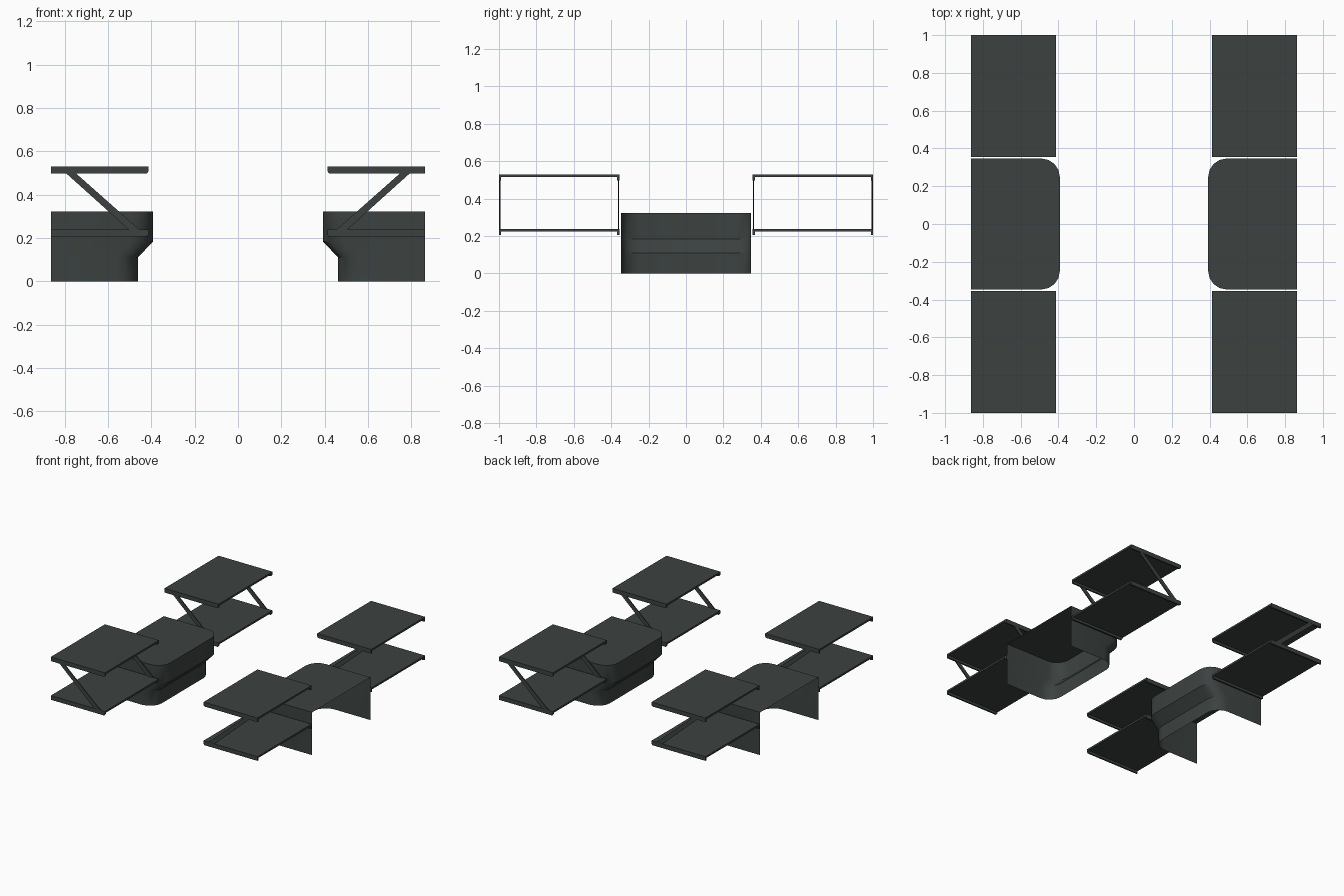
import bpy, bmesh, math

if "Cube" in bpy.data.objects:
    bpy.data.objects.remove(bpy.data.objects["Cube"])

grey = bpy.data.materials.new("dark_grey_green")
grey.diffuse_color = (0.045, 0.055, 0.053, 1)
grey.use_nodes = True
grey.node_tree.nodes["Principled BSDF"].inputs["Base Color"].default_value = grey.diffuse_color


def make(name, verts, faces, smooth=False):
    me = bpy.data.meshes.new(name)
    me.from_pydata(verts, [], faces)
    bm = bmesh.new()
    bm.from_mesh(me)
    bmesh.ops.recalc_face_normals(bm, faces=bm.faces)
    bm.to_mesh(me)
    bm.free()
    me.materials.append(grey)
    ob = bpy.data.objects.new(name, me)
    bpy.context.collection.objects.link(ob)
    if smooth:
        bpy.context.view_layer.objects.active = ob
        ob.select_set(True)
        bpy.ops.object.shade_smooth_by_angle(angle=math.radians(30))
        ob.select_set(False)
    return ob


def extrude_xz(name, prof, y0, y1, s):
    """Prism from an x-z outline, between two y planes, on side s."""
    n = len(prof)
    v = [(s * x, y, z) for y in (y0, y1) for x, z in prof]
    f = [tuple(range(n)), tuple(range(2 * n - 1, n - 1, -1))]
    f += [(i, (i + 1) % n, (i + 1) % n + n, i + n) for i in range(n)]
    return make(name, v, f)


XI, XO = 0.412, 0.863          # inner and outer shelf limits


def wheel_arch(s, label):
    # plan outline, open on the outer side, rounded inner corners
    w, r, xin, seg = 0.347, 0.1, 0.392, 4

    def outline(dx):
        pts = [(XO, -w)]
        for cy, a0 in ((-w + r, 270), (w - r, 180)):
            for i in range(seg + 1):
                a = math.radians(a0 - 90 * i / seg)
                pts.append((xin + dx + r + r * math.cos(a), cy + r * math.sin(a)))
        return pts + [(XO, w)]

    levels = [(0, 0.07), (0.11, 0.07), (0.183, 0), (0.323, 0)]
    v, f = [], []
    for z, dx in levels:
        v += [(s * x, y, z) for x, y in outline(dx)]
    n = len(v) // len(levels)
    for k in range(len(levels) - 1):
        f += [(k * n + i, k * n + i + 1, (k + 1) * n + i + 1, (k + 1) * n + i)
              for i in range(n - 1)]
    f.append(tuple(range(3 * n, 4 * n)))       # top cover
    ob = make(label + "_wheel_arch", v, f, True)
    # make sure the open shell faces outward
    if ob.data.polygons[-1].normal.z < 0:
        ob.data.flip_normals()


def rack(s, t, label):
    y0, y1 = 0.356, 1.0
    for level, top in (("lower", 0.238), ("upper", 0.53)):
        # thin shelf panel
        extrude_xz(f"{label}_{level}_shelf",
                   [(XI, top), (XO, top), (XO, top - 0.014), (XI, top - 0.014)],
                   t * (y0 + 0.012), t * (y1 - 0.012), s)
        # end rails with a small chamfer at the inner bottom corner
        b = top - 0.032
        for k, ya, yb in (("near", y0, y0 + 0.012), ("far", y1 - 0.012, y1)):
            extrude_xz(f"{label}_{level}_{k}_rail",
                       [(XI, top), (XO, top), (XO, b), (XI + 0.008, b), (XI, b + 0.01)],
                       t * ya, t * yb, s)
    # diagonal struts
    for k, ya, yb in (("near", y0 + 0.001, y0 + 0.008), ("far", y1 - 0.008, y1 - 0.001)):
        extrude_xz(f"{label}_{k}_strut",
                   [(0.422, 0.21), (0.472, 0.21), (0.80, 0.505), (0.755, 0.505)],
                   t * ya, t * yb, s)


for s, side in ((-1, "left"), (1, "right")):
    wheel_arch(s, side)
    for t, end in ((-1, "front"), (1, "back")):
        rack(s, t, f"{side}_{end}")
